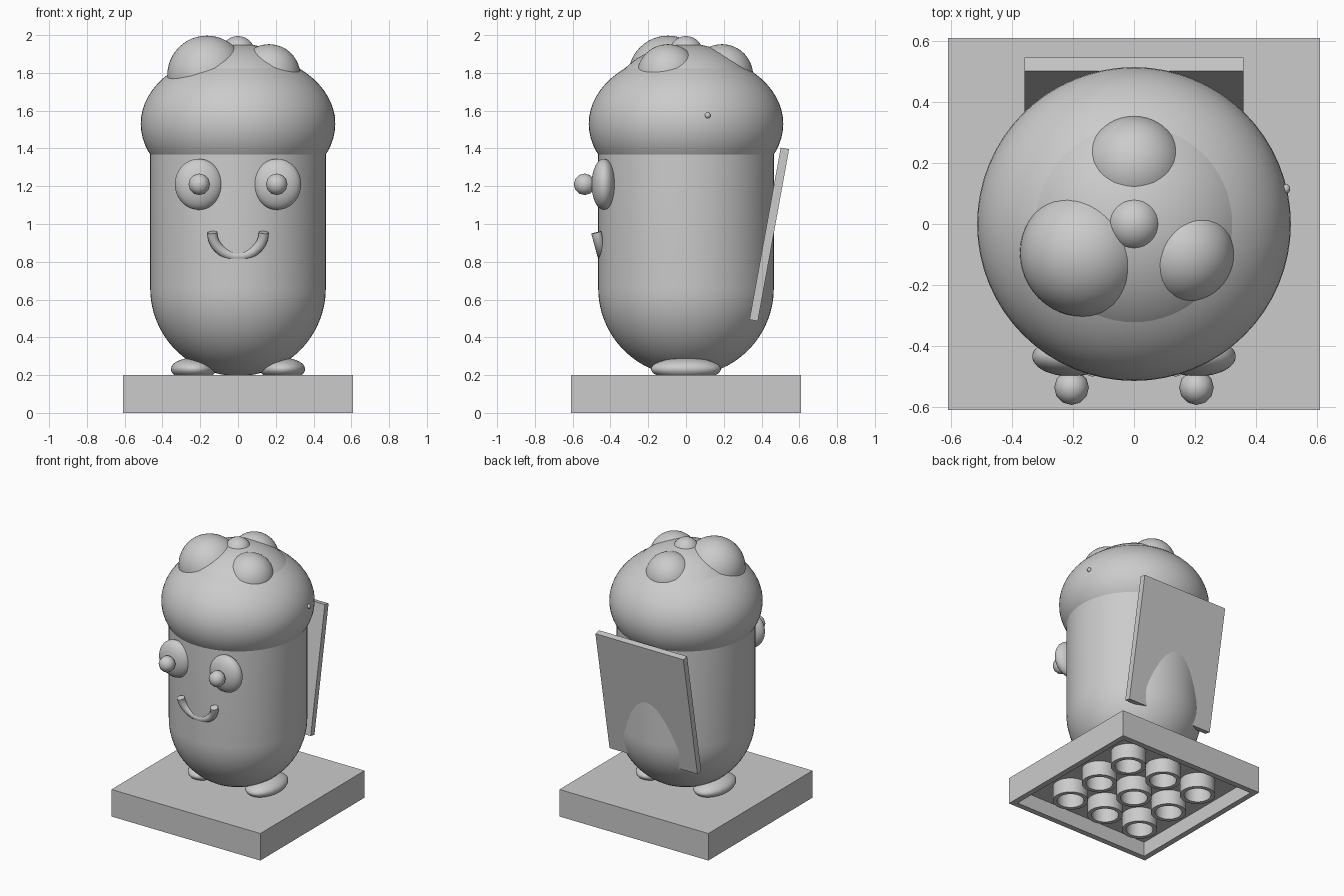
import bpy, bmesh
from math import sin, cos, pi, radians
from mathutils import Matrix, Vector

old = bpy.data.objects.get("Cube")
if old:
    bpy.data.objects.remove(old, do_unlink=True)

grey = bpy.data.materials.new("plain grey")
grey.use_nodes = True
colour = (0.6, 0.6, 0.6, 1)
grey.diffuse_color = colour
grey.node_tree.nodes["Principled BSDF"].inputs["Base Color"].default_value = colour


def finish(obj, smooth=True):
    obj.data.materials.append(grey)
    if smooth:
        bpy.ops.object.select_all(action='DESELECT')
        obj.select_set(True)
        bpy.context.view_layer.objects.active = obj
        bpy.ops.object.shade_smooth_by_angle(angle=radians(40))
    return obj


def from_bmesh(name, bm, smooth=True):
    bmesh.ops.recalc_face_normals(bm, faces=bm.faces)
    mesh = bpy.data.meshes.new(name)
    bm.to_mesh(mesh)
    bm.free()
    obj = bpy.data.objects.new(name, mesh)
    bpy.context.collection.objects.link(obj)
    return finish(obj, smooth)


def ellipsoid(name, centre, radii, segments=48):
    bm = bmesh.new()
    place = Matrix.Translation(centre) @ Matrix.Diagonal((*radii, 1))
    bmesh.ops.create_uvsphere(bm, u_segments=segments, v_segments=segments // 2,
                              radius=1, matrix=place)
    return from_bmesh(name, bm)


def lathe(name, profile, centre=(0, 0), steps=64, closed=False):
    bm = bmesh.new()
    verts = [bm.verts.new((r, 0, z)) for r, z in profile]
    pairs = list(zip(verts, verts[1:])) + ([(verts[-1], verts[0])] if closed else [])
    edges = [bm.edges.new(p) for p in pairs]
    bmesh.ops.spin(bm, geom=verts + edges, axis=(0, 0, 1), cent=(0, 0, 0),
                   angle=2 * pi, steps=steps, use_duplicate=False)
    bmesh.ops.remove_doubles(bm, verts=bm.verts, dist=0.0005)
    bmesh.ops.translate(bm, verts=bm.verts, vec=(*centre, 0))
    return from_bmesh(name, bm)


# Hollow square base with nine tubes underneath
bm = bmesh.new()
bmesh.ops.create_cube(bm, size=1, matrix=Matrix.Translation((0, 0, 0.1))
                      @ Matrix.Diagonal((1.22, 1.22, 0.2, 1)))
bm.faces.ensure_lookup_table()
under = min(bm.faces, key=lambda f: f.calc_center_median().z)
bmesh.ops.inset_region(bm, faces=[under], thickness=0.06)
ceiling = bmesh.ops.extrude_discrete_faces(bm, faces=[under])["faces"][0]
bmesh.ops.translate(bm, verts=ceiling.verts, vec=(0, 0, 0.11))
from_bmesh("base", bm, smooth=False)

tube = [(0.122, 0), (0.122, 0.12), (0.092, 0.12), (0.092, 0)]
for i in (-1, 0, 1):
    for j in (-1, 0, 1):
        lathe("base_tube", tube, (i * 0.31, j * 0.31), steps=32, closed=True)

# Capsule body
R = 0.465
arc = [i * pi / 32 for i in range(17)]
body = [(R * sin(a), 0.66 - R * cos(a)) for a in arc]
body += [(R * cos(a), 1.49 + R * sin(a)) for a in arc]
lathe("body", body)

# Cap with its bumps
ellipsoid("cap", (0, 0, 1.53), (0.515, 0.515, 0.378), 64)
for name, angle, r in (("large_bump", 210, 0.21), ("right_bump", 330, 0.165),
                       ("back_bump", 90, 0.165)):
    a = radians(angle)
    ellipsoid(name, (0.19 * cos(a), 0.19 * sin(a), 1.787), (r, r, r))
ellipsoid("top_knob", (0, 0, 1.905), (0.09, 0.09, 0.09), 32)
ellipsoid("cap_dot", (0.497, 0.115, 1.575), (0.016, 0.016, 0.016), 12)

# Eyes, pupils and feet in pairs
for side, s in (("left", 1), ("right", -1)):
    ellipsoid(side + "_eye", (s * 0.208, -0.435, 1.21), (0.126, 0.065, 0.135))
    ellipsoid(side + "_pupil", (s * 0.205, -0.537, 1.21), (0.057, 0.057, 0.057), 12)
    ellipsoid(side + "_foot", (s * 0.235, 0, 0.232), (0.12, 0.185, 0.06))

# Smiling mouth, a tilted half ring
curve = bpy.data.curves.new("mouth", 'CURVE')
curve.dimensions = '3D'
curve.bevel_depth = 0.027
curve.bevel_resolution = 4
curve.use_fill_caps = True
path = curve.splines.new('POLY')
path.points.add(24)
for i, p in enumerate(path.points):
    a = pi + pi * i / 24
    p.co = (0.137 * cos(a), 0, 0.13 * sin(a), 1)
mouth = bpy.data.objects.new("mouth", curve)
bpy.context.collection.objects.link(mouth)
mouth.location = (0, -0.475, 0.955)
mouth.rotation_euler.x = radians(15)
bpy.ops.object.select_all(action='DESELECT')
mouth.select_set(True)
bpy.context.view_layer.objects.active = mouth
bpy.ops.object.convert(target='MESH')
finish(bpy.context.view_layer.objects.active)

# Leaning panel on the back
bm = bmesh.new()
bmesh.ops.create_cube(bm, size=1, matrix=Matrix.Translation((0, 0.441, 0.945))
                      @ Matrix.Rotation(radians(-10.3), 4, 'X')
                      @ Matrix.Diagonal((0.72, 0.045, 0.925, 1)))
from_bmesh("back_panel", bm, smooth=False)
